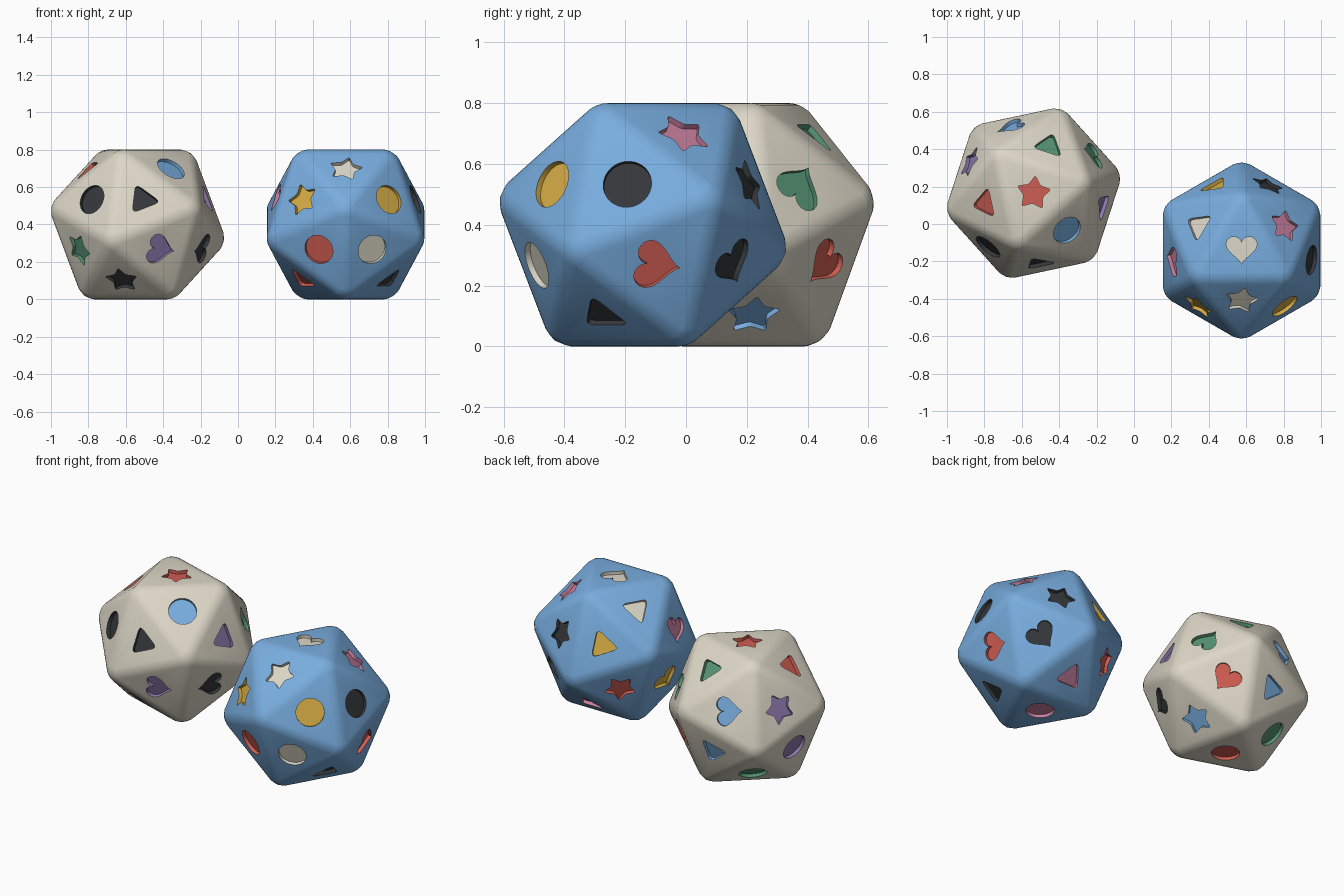
import bpy, bmesh, math
from mathutils import Vector

if "Cube" in bpy.data.objects:
    bpy.data.objects.remove(bpy.data.objects["Cube"])

INR = 0.40                      # inner radius, dice rest on a face
EDGE = INR / 0.75576
R_TRI = EDGE / math.sqrt(3)     # radius of top and bottom triangles
R_MID = R_TRI * 1.618034        # radius of the two middle rings
Z_MID = INR / 4.236068
DEPTH = 0.02                    # depth of the symbol recesses

COLOURS = {
    "cream": (0.72, 0.68, 0.57), "blue": (0.19, 0.42, 0.74),
    "red": (0.63, 0.11, 0.085), "yellow": (0.68, 0.42, 0.06),
    "pink": (0.60, 0.22, 0.35), "green": (0.09, 0.29, 0.17),
    "purple": (0.26, 0.19, 0.41), "black": (0.035, 0.038, 0.043),
}
MATS = {}
for name, c in COLOURS.items():
    MATS[name] = bpy.data.materials.new(name)
    MATS[name].diffuse_color = (*c, 1)
SLOT = {name: i for i, name in enumerate(COLOURS)}


def polar(r, deg, z=0.0):
    a = math.radians(deg)
    return Vector((r * math.cos(a), r * math.sin(a), z))


def rounded(corners, cut, steps=4):
    """Round each corner of an outline with a small curve."""
    out = []
    n = len(corners)
    for i, c in enumerate(corners):
        a = c + (corners[i - 1] - c).normalized() * cut
        b = c + (corners[(i + 1) % n] - c).normalized() * cut
        for k in range(steps + 1):
            t = k / steps
            out.append(a * (1 - t) ** 2 + c * 2 * t * (1 - t) + b * t * t)
    return out


def heart():
    pts = []
    for i in range(40):
        t = math.tau * i / 40
        y = 13 * math.cos(t) - 5 * math.cos(2 * t) - 2 * math.cos(3 * t) - math.cos(4 * t)
        pts.append(Vector((-16 * math.sin(t) ** 3, y + 2.5, 0)) * 0.00516)
    return pts


# Symbol outlines, counter-clockwise with "up" along +y
SHAPES = {
    "circle": [polar(0.08, 360 * i / 40) for i in range(40)],
    "triangle": rounded([polar(0.096, 90 + 120 * i) for i in range(3)], 0.035),
    "star": rounded([polar(0.094 if i % 2 == 0 else 0.053, 90 + 36 * i) for i in range(10)], 0.012, 3),
    "heart": heart(),
}

# Face directions, ring by ring from top to bottom: tilt, turns
RINGS = [
    (0, [0]),
    (41.81, [0, 120, 240]),
    (70.53, [-37.76, 37.76, 82.24, 157.76, 202.24, 277.76]),
    (109.47, [-22.24, 22.24, 97.76, 142.24, 217.76, 262.24]),
    (138.19, [60, 180, 300]),
    (180, [0]),
]

# Symbols in the same order; the digit picks the corner that is "up"
BLUE_DIE = """cream heart 0
cream star 0, pink star 0, cream triangle 0
yellow star 0, yellow circle 0, black circle 0, black star 0, yellow triangle 0, pink heart 0
red circle 0, cream circle 0, red heart 1, black heart 0, red star 0, yellow heart 0
black triangle 0, pink triangle 0, red triangle 0
pink circle 0"""
CREAM_DIE = """red star 1
red triangle 0, blue circle 0, green triangle 0
purple star 0, black circle 0, black triangle 0, purple triangle 0, green heart 2, blue heart 1
purple circle 0, green star 0, purple heart 1, black heart 1, red heart 0, blue triangle 0
black star 0, blue star 0, green circle 0
red circle 0"""


def recess(bm, face, shape, slot, body, up_index):
    """Cut a symbol-shaped pocket into a flat face."""
    n = face.normal.copy()
    c = face.calc_center_median()
    corners = sorted((v.co.copy() for v in face.verts), key=lambda p: (-round(p.z, 3), -p.y))
    up = (corners[up_index] - c).normalized()
    side = up.cross(n)
    outer = list(face.edges)
    bm.faces.remove(face)
    pts = [c + side * p.x + up * p.y for p in SHAPES[shape]]
    top = [bm.verts.new(p) for p in pts]
    low = [bm.verts.new(p - n * DEPTH) for p in pts]
    m = len(pts)
    inner = [bm.edges.new((top[i], top[(i + 1) % m])) for i in range(m)]
    res = bmesh.ops.triangle_fill(bm, edges=outer + inner, use_beauty=True, normal=n)
    for f in res["geom"]:
        if isinstance(f, bmesh.types.BMFace):
            f.normal_update()
            if f.normal.dot(n) < 0:
                f.normal_flip()
            f.material_index = body
    for i in range(m):
        j = (i + 1) % m
        bm.faces.new((top[i], top[j], low[j], low[i])).material_index = slot
    bm.faces.new(low).material_index = slot


def make_die(name, body, base, location, symbols):
    bm = bmesh.new()
    # Twenty-sided body standing on a face
    for k in range(3):
        a = base + 120 * k
        for p in (polar(R_TRI, a + 60, INR), polar(R_MID, a, Z_MID),
                  polar(R_MID, a + 60, -Z_MID), polar(R_TRI, a, -INR)):
            bm.verts.new(p)
    bmesh.ops.convex_hull(bm, input=list(bm.verts))
    bmesh.ops.recalc_face_normals(bm, faces=list(bm.faces))
    # Softly rounded edges and corners
    bmesh.ops.bevel(bm, geom=list(bm.edges), offset=0.034, offset_type='OFFSET',
                    segments=4, profile=0.5, affect='EDGES', clamp_overlap=False)
    bm.normal_update()
    for f in bm.faces:
        f.material_index = SLOT[body]
    flats = [f for f in bm.faces if f.calc_area() > 0.03]
    # Pair each flat face with its symbol
    jobs = []
    for (tilt, turns), row in zip(RINGS, symbols.split("\n")):
        for turn, item in zip(turns, row.split(", ")):
            t = math.radians(tilt)
            d = polar(math.sin(t), base + turn, math.cos(t))
            jobs.append((max(flats, key=lambda f: f.normal.dot(d)), item.split()))
    for face, (colour, shape, up) in jobs:
        recess(bm, face, shape, SLOT[colour], SLOT[body], int(up))
    me = bpy.data.meshes.new(name)
    bm.to_mesh(me)
    bm.free()
    for m in MATS.values():
        me.materials.append(m)
    ob = bpy.data.objects.new(name, me)
    ob.location = location
    bpy.context.collection.objects.link(ob)
    bpy.ops.object.select_all(action='DESELECT')
    ob.select_set(True)
    bpy.context.view_layer.objects.active = ob
    bpy.ops.object.shade_smooth_by_angle(angle=math.radians(30))


make_die("blue_die", "blue", 270, (0.575, -0.142, INR), BLUE_DIE)
make_die("cream_die", "cream", 192, (-0.537, 0.165, INR), CREAM_DIE)

for m in bpy.data.materials:
    if m.users and not m.is_grease_pencil:
        m.use_nodes = True
        m.node_tree.nodes["Principled BSDF"].inputs["Base Color"].default_value = m.diffuse_color
